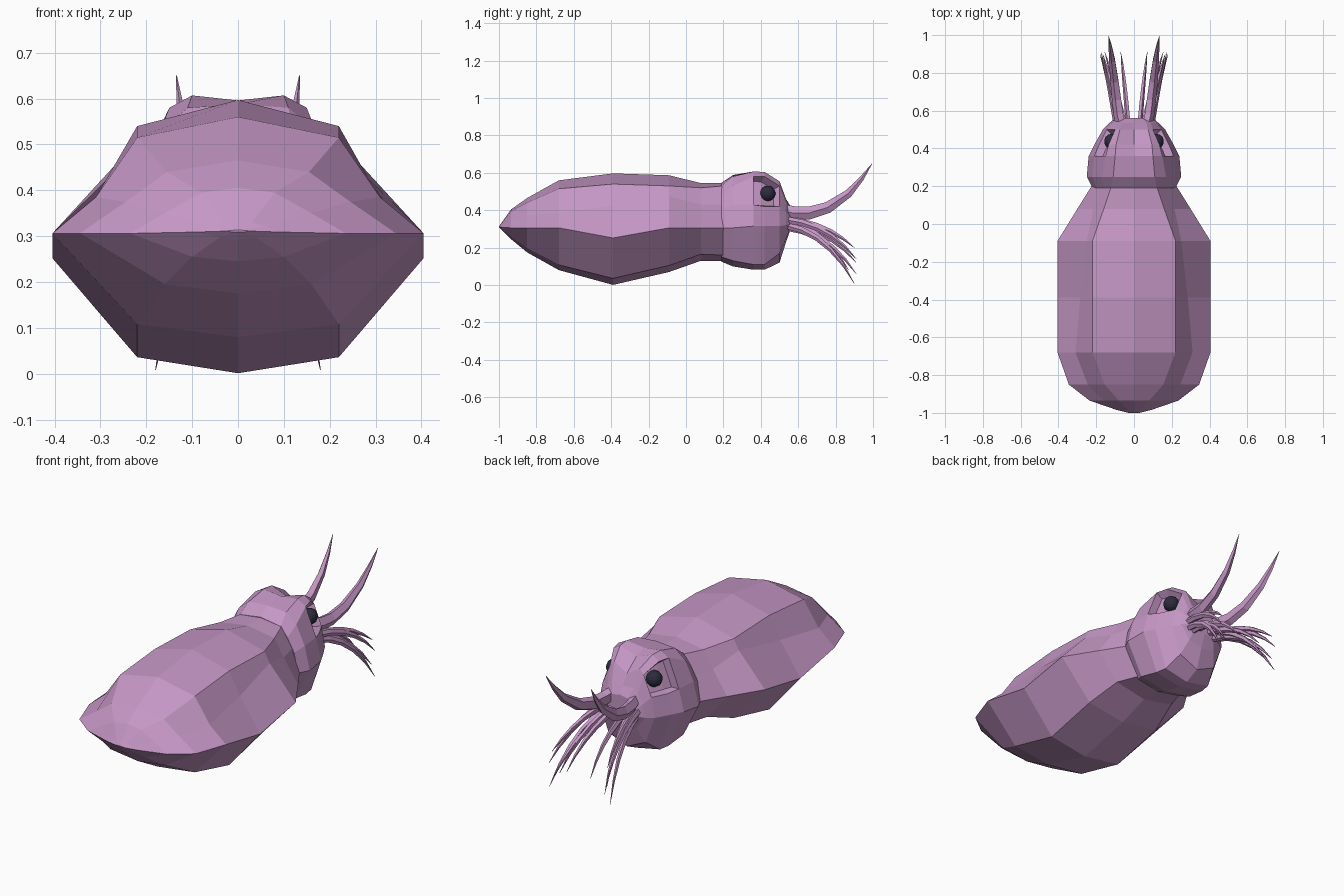
import bpy, bmesh
from math import sin, cos, pi
from mathutils import Vector

if "Cube" in bpy.data.objects:
    bpy.data.objects.remove(bpy.data.objects["Cube"])


def material(name, rgb):
    m = bpy.data.materials.new(name)
    m.diffuse_color = (*rgb, 1)
    m.use_nodes = True
    m.node_tree.nodes["Principled BSDF"].inputs["Base Color"].default_value = m.diffuse_color
    return m


SKIN = material("skin", (0.56, 0.31, 0.56))
DARK = material("eye_dark", (0.025, 0.025, 0.05))


def finish(bm, name, mat, mirror=False):
    bmesh.ops.recalc_face_normals(bm, faces=bm.faces)
    me = bpy.data.meshes.new(name)
    bm.to_mesh(me)
    bm.free()
    me.materials.append(mat)
    ob = bpy.data.objects.new(name, me)
    bpy.context.collection.objects.link(ob)
    if mirror:
        ob.modifiers.new("Mirror", 'MIRROR')
    return ob


def loft(rings):
    """Skin closed rings of points and cap both ends."""
    bm = bmesh.new()
    loops = [[bm.verts.new(p) for p in r] for r in rings]
    n = len(loops[0])
    for a, b in zip(loops, loops[1:]):
        for i in range(n):
            j = (i + 1) % n
            bm.faces.new((a[i], a[j], b[j], b[i]))
    bm.faces.new(loops[0])
    bm.faces.new(loops[-1])
    bmesh.ops.recalc_face_normals(bm, faces=bm.faces)
    return bm


def section(y, top, side_pts, bottom):
    """Symmetric cross-section from its right-hand points."""
    right = [(x, y, z) for x, z in side_pts]
    left = [(-x, y, z) for x, z in reversed(side_pts)]
    return [(0, y, top)] + right + [(0, y, bottom)] + left


# Mantle: shoulder, flank, fin edge, belly edge
mantle = [
    (-1.00, .313, [(.01, .313), (.02, .312), (.03, .311), (.01, .309)], .309),
    (-0.985, .335, [(.03, .33), (.06, .322), (.09, .309), (.04, .297)], .293),
    (-0.935, .405, [(.08, .395), (.16, .350), (.235, .306), (.10, .255)], .245),
    (-0.85, .465, [(.155, .44), (.245, .375), (.345, .306), (.16, .195)], .175),
    (-0.68, .560, [(.22, .515), (.31, .385), (.405, .306), (.22, .108)], .080),
    (-0.39, .597, [(.22, .54), (.285, .425), (.405, .252), (.22, .036)], .001),
    (-0.09, .587, [(.22, .53), (.25, .475), (.405, .306), (.22, .105)], .070),
    (0.08, .545, [(.16, .52), (.215, .43), (.30, .306), (.18, .165)], .130),
    (0.20, .545, [(.12, .53), (.185, .43), (.225, .306), (.14, .16)], .130),
]
finish(loft([section(*r) for r in mantle]), "mantle", SKIN)

# Head: brow, lid, cheek, jaw side, jaw edge
head = [
    (0.19, .548, [(.12, .53), (.16, .48), (.20, .41), (.22, .306), (.13, .15)], .125),
    (0.25, .588, [(.11, .58), (.17, .53), (.22, .43), (.25, .306), (.16, .13)], .100),
    (0.36, .596, [(.10, .607), (.150, .58), (.210, .43), (.24, .315), (.15, .11)], .082),
    (0.42, .570, [(.095, .605), (.135, .58), (.185, .42), (.21, .315), (.14, .11)], .082),
    (0.50, .510, [(.075, .555), (.10, .53), (.145, .42), (.165, .315), (.11, .17)], .120),
    (0.535, .46, [(.065, .46), (.09, .44), (.12, .39), (.13, .32), (.08, .25)], .230),
    (0.56, .420, [(.045, .41), (.07, .39), (.09, .36), (.10, .33), (.06, .31)], .300),
]
bm = loft([section(*r) for r in head])
# Recessed eye sockets
for s in (-1, 1):
    spots = [Vector((s * .170, .39, .50)), Vector((s * .142, .46, .49))]
    faces = list({min(bm.faces, key=lambda f: (f.calc_center_median() - p).length) for p in spots})
    bmesh.ops.inset_region(bm, faces=faces, thickness=.018, depth=-.04)
finish(bm, "head", SKIN)

# Eyes
for s, name in ((1, "right_eye"), (-1, "left_eye")):
    bm = bmesh.new()
    bmesh.ops.create_uvsphere(bm, u_segments=14, v_segments=9, radius=.041)
    bmesh.ops.translate(bm, verts=bm.verts, vec=(s * .118, .437, .490))
    finish(bm, name, DARK)


def arm(name, path, radii, sides=5):
    """Tapered low-poly arm along a path, mirrored to the other side."""
    pts = [Vector(p) for p in path]
    rings = []
    for i, (p, r) in enumerate(zip(pts, radii)):
        t = (pts[min(i + 1, len(pts) - 1)] - pts[max(i - 1, 0)]).normalized()
        u = t.cross(Vector((0, 0, 1))).normalized()
        v = u.cross(t)
        rings.append([p + r * (.75 * cos(2 * pi * k / sides) * u + sin(2 * pi * k / sides) * v)
                      for k in range(sides)])
    finish(loft(rings), name, SKIN, mirror=True)


# Raised pair of arms
arm("upper_arm",
    [(.065, .51, .40), (.080, .58, .385), (.090, .66, .385), (.102, .76, .415),
     (.115, .87, .49), (.125, .94, .57), (.134, .995, .65)],
    [.036, .038, .036, .032, .023, .013, .001])

# Drooping arms: start and tip positions with a sagging curve between
tips = [(.18, .90, .008), (.155, .91, .06), (.07, .91, .12), (.175, .91, .14), (.14, .87, .08),
        (.165, .90, .20)]
starts = [(.085, .53, .32), (.06, .53, .31), (.03, .53, .33), (.095, .53, .35), (.05, .53, .335),
          (.08, .53, .35)]
for n, (a, b) in enumerate(zip(starts, tips), 1):
    path = []
    for i in range(6):
        t = i / 5
        path.append((a[0] + (b[0] - a[0]) * t, a[1] + (b[1] - a[1]) * (1.25 * t - .25 * t * t),
                     a[2] + (b[2] - a[2]) * (.25 * t + .75 * t * t)))
    arm(f"lower_arm_{n}", path, [.019, .018, .016, .013, .008, .001])
